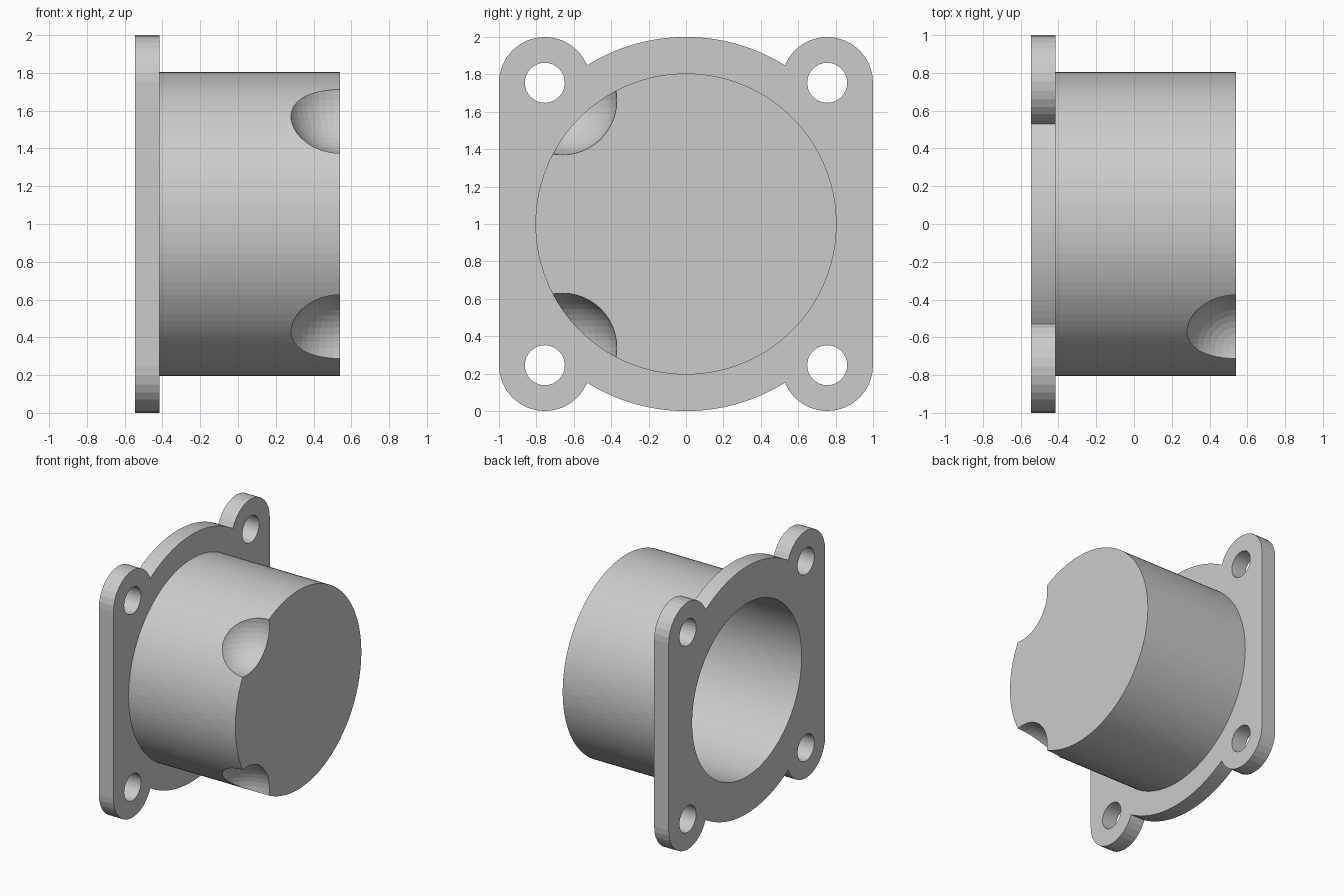
import bpy, bmesh, math
from mathutils import Matrix

if "Cube" in bpy.data.objects:
    bpy.data.objects.remove(bpy.data.objects["Cube"])

CZ = 1.0                       # height of the main axis
X_BACK, X_FLANGE, X_END = -0.545, -0.415, 0.54
EAR, EAR_R, HOLE_R = 0.755, 0.245, 0.107
BOSS_R, BORE_R, FLOOR_X = 0.805, 0.70, 0.33

grey = bpy.data.materials.new("plain grey")
grey.diffuse_color = (0.6, 0.6, 0.6, 1)
grey.use_nodes = True
grey.node_tree.nodes["Principled BSDF"].inputs["Base Color"].default_value = grey.diffuse_color


def arc(cy, cz, r, a0, a1, n):
    """Points on an arc, angles in degrees, both ends included."""
    return [(cy + r * math.cos(math.radians(a0 + (a1 - a0) * i / n)),
             cz + r * math.sin(math.radians(a0 + (a1 - a0) * i / n))) for i in range(n + 1)]


def finish(name, bm):
    bmesh.ops.recalc_face_normals(bm, faces=bm.faces)
    me = bpy.data.meshes.new(name)
    bm.to_mesh(me)
    bm.free()
    me.materials.append(grey)
    ob = bpy.data.objects.new(name, me)
    bpy.context.collection.objects.link(ob)
    return ob


def cylinder_x(name, x0, x1, r, segs):
    bm = bmesh.new()
    m = Matrix.Translation(((x0 + x1) / 2, 0, CZ)) @ Matrix.Rotation(math.pi / 2, 4, 'Y')
    bmesh.ops.create_cone(bm, cap_ends=True, segments=segs, radius1=r, radius2=r,
                          depth=x1 - x0, matrix=m)
    return finish(name, bm)


def combine(target, other, operation):
    mod = target.modifiers.new(other.name, 'BOOLEAN')
    mod.operation, mod.object, mod.solver = operation, other, 'EXACT'
    other.hide_render = True
    other.hide_viewport = True


# Flange outline: one quarter (side to top), then repeated by mirroring
quarter = arc(EAR, EAR, EAR_R, 0, 157.6, 14) + arc(0, 0, 1, 58, 90, 14)[1:]
half = quarter + [(-y, z) for y, z in reversed(quarter[:-1])]
outline = half + [(y, -z) for y, z in reversed(half)]
loops = [outline] + [arc(sy * EAR, sz * EAR, HOLE_R, 0, 360, 32)[:-1]
                     for sy in (1, -1) for sz in (1, -1)]

# Flange plate with four screw holes
bm = bmesh.new()
edges = []
for loop in loops:
    vs = [bm.verts.new((X_BACK, y, CZ + z)) for y, z in loop]
    edges += [bm.edges.new((vs[i], vs[(i + 1) % len(vs)])) for i in range(len(vs))]
bmesh.ops.triangle_fill(bm, use_beauty=True, edges=edges, normal=(-1, 0, 0))
ext = bmesh.ops.extrude_face_region(bm, geom=bm.faces[:], use_keep_orig=True)
bmesh.ops.translate(bm, vec=(X_FLANGE - X_BACK, 0, 0),
                    verts=[g for g in ext["geom"] if isinstance(g, bmesh.types.BMVert)])
housing = finish("flanged_housing", bm)

# Round boss, hollowed from the back
combine(housing, cylinder_x("boss", X_FLANGE - 0.06, X_END, BOSS_R, 128), 'UNION')
combine(housing, cylinder_x("bore_cutter", X_BACK - 0.1, FLOOR_X, BORE_R, 128), 'DIFFERENCE')

# Two spherical scoops on the front rim
for label, side in (("upper", 1), ("lower", -1)):
    bm = bmesh.new()
    bmesh.ops.create_uvsphere(bm, u_segments=48, v_segments=24, radius=0.29,
                              matrix=Matrix.Translation((X_END, -0.66, CZ + side * 0.66)))
    combine(housing, finish(label + "_scoop_cutter", bm), 'DIFFERENCE')
